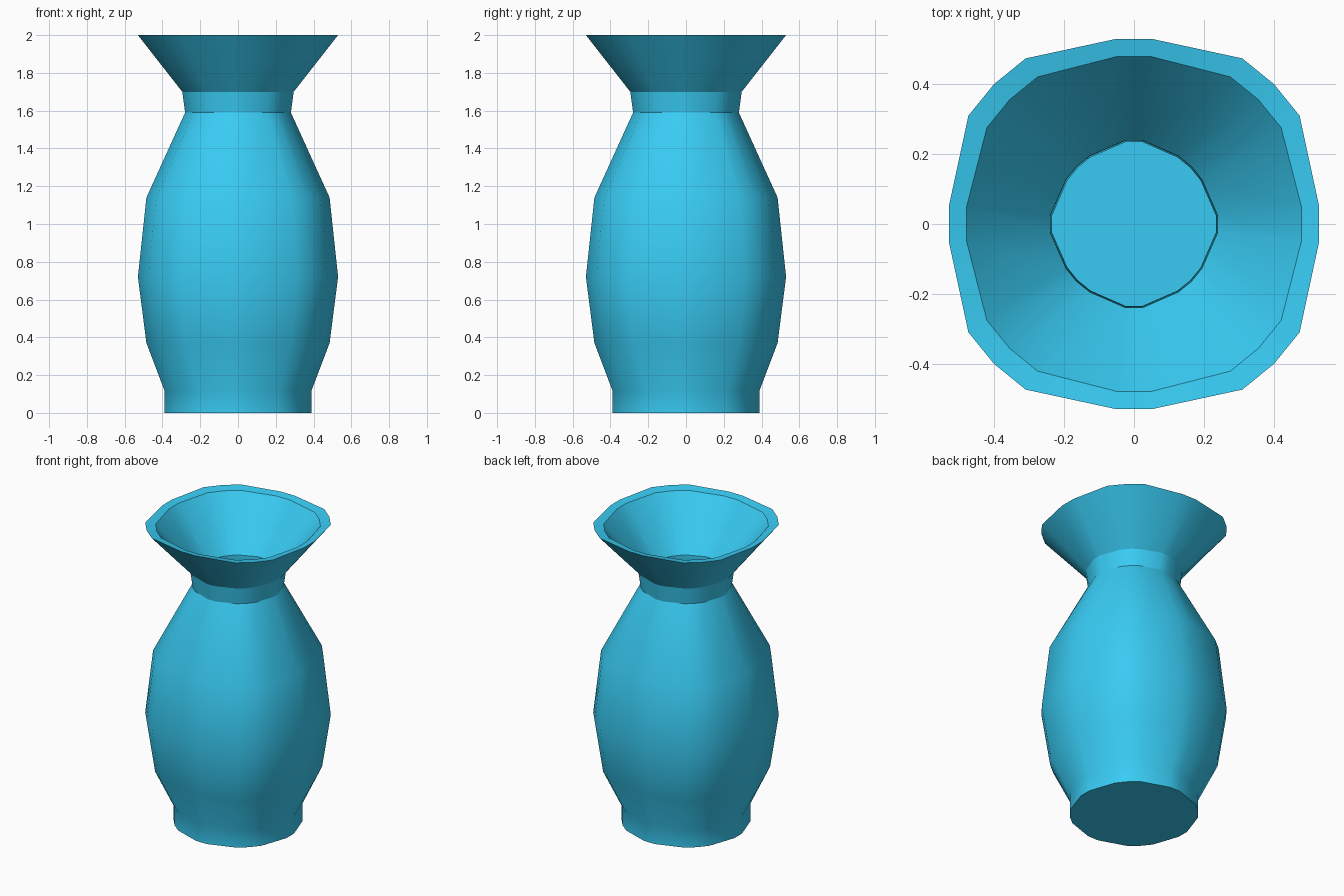
import bpy, bmesh, math

if "Cube" in bpy.data.objects:
    bpy.data.objects.remove(bpy.data.objects["Cube"])

# One quadrant of the 20-sided cross-section, as angles in degrees
ANGLES = (5.8, 33.2, 45.0, 56.8, 84.2)


def add_ring(bm, r, z, corner):
    """Ring of radius r; corner > 1 bulges the diagonals (soft square)."""
    verts = []
    for quadrant in range(4):
        for i, deg in enumerate(ANGLES):
            a = math.radians(deg + 90 * quadrant)
            k = 1.005 if i in (0, 4) else corner
            verts.append(bm.verts.new((r * k * math.cos(a), r * k * math.sin(a), z)))
    return verts


# Profile from the underside up the outside, over the lip and down the inside:
# (radius, height, diagonal bulge)
PROFILE = [
    (0.39, 0.00, 1.01), (0.39, 0.12, 1.01),      # foot
    (0.485, 0.37, 1.06), (0.53, 0.72, 1.07),     # belly
    (0.485, 1.14, 1.07), (0.28, 1.59, 1.00),     # shoulder
    (0.295, 1.70, 1.00), (0.53, 2.00, 1.07),     # neck and flare
    (0.48, 1.99, 1.05),                          # lip
    (0.24, 1.68, 0.97), (0.235, 1.60, 0.97),     # inner neck
    (0.435, 1.12, 1.06), (0.48, 0.72, 1.06),     # inner belly
    (0.435, 0.38, 1.05), (0.34, 0.13, 1.01), (0.34, 0.06, 1.01),
]

bm = bmesh.new()
rings = [add_ring(bm, *p) for p in PROFILE]
for low, high in zip(rings, rings[1:]):
    n = len(low)
    for i in range(n):
        j = (i + 1) % n
        bm.faces.new((low[i], low[j], high[j], high[i]))
# Underside and inner floor
bm.faces.new(rings[0][::-1])
bm.faces.new(rings[-1])
bmesh.ops.recalc_face_normals(bm, faces=bm.faces[:])

mesh = bpy.data.meshes.new("vase")
bm.to_mesh(mesh)
bm.free()
vase = bpy.data.objects.new("vase", mesh)
bpy.context.collection.objects.link(vase)

# Blue glaze
glaze = bpy.data.materials.new("blue_glaze")
glaze.diffuse_color = (0.04, 0.6, 0.9, 1)
glaze.use_nodes = True
glaze.node_tree.nodes["Principled BSDF"].inputs["Base Color"].default_value = glaze.diffuse_color
mesh.materials.append(glaze)

bpy.context.view_layer.objects.active = vase
vase.select_set(True)
bpy.ops.object.shade_smooth_by_angle(angle=math.radians(30))
